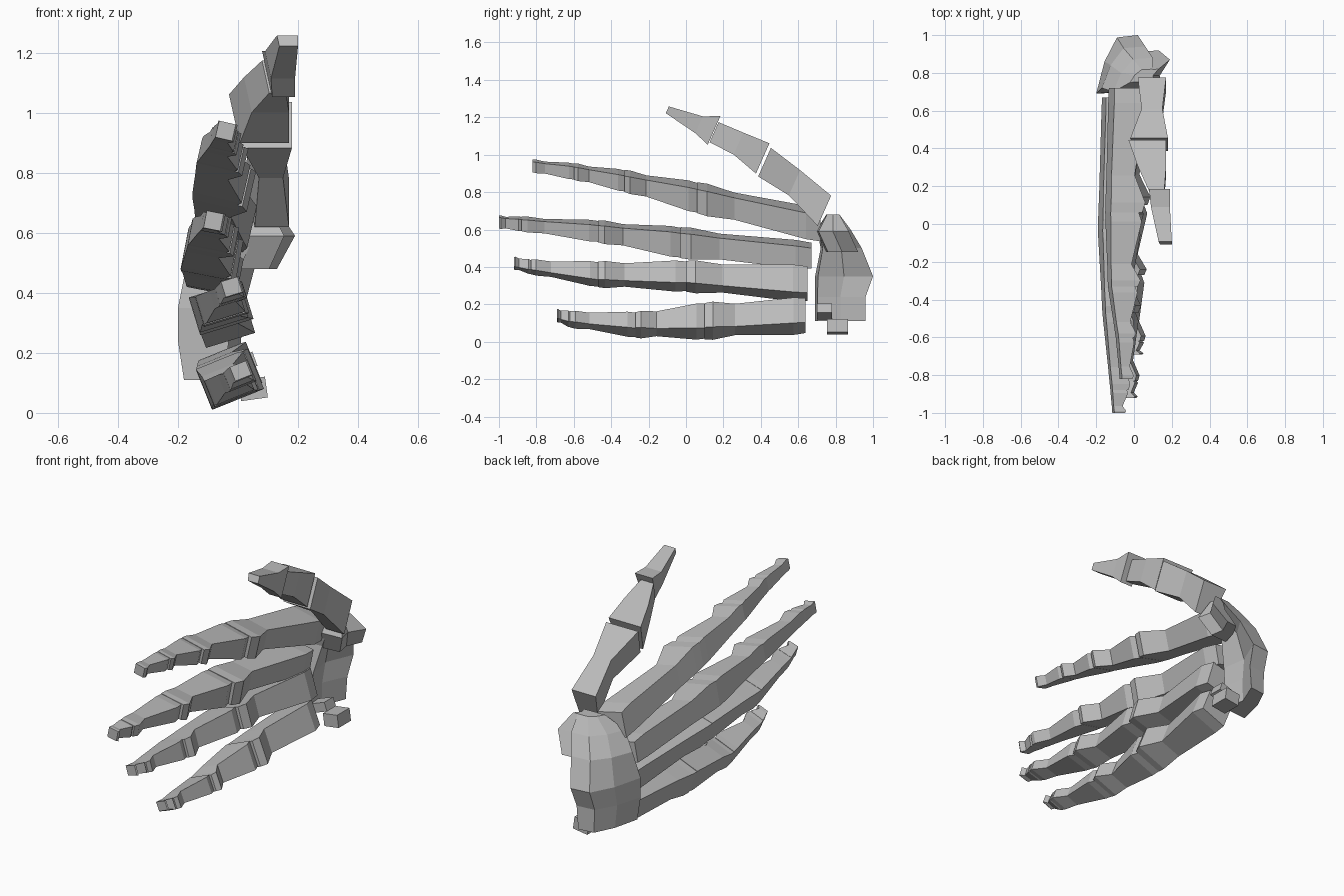
import bpy
import bmesh
from math import sin, cos, radians
from mathutils import Vector

cube = bpy.data.objects.get("Cube")
if cube:
    bpy.data.objects.remove(cube, do_unlink=True)

grey = (0.5, 0.5, 0.5, 1)
bone_grey = bpy.data.materials.new("bone grey")
bone_grey.use_nodes = True
bone_grey.diffuse_color = grey
bone_grey.node_tree.nodes["Principled BSDF"].inputs["Base Color"].default_value = grey


def finish(name, bm):
    """Turn a bmesh into a flat-shaded bone object."""
    bmesh.ops.recalc_face_normals(bm, faces=bm.faces)
    mesh = bpy.data.meshes.new(name)
    bm.to_mesh(mesh)
    bm.free()
    mesh.materials.append(bone_grey)
    obj = bpy.data.objects.new(name, mesh)
    bpy.context.collection.objects.link(obj)
    return obj


def loft(name, rings):
    """Skin a row of matching rings and cap both ends."""
    bm = bmesh.new()
    loops = [[bm.verts.new(point) for point in ring] for ring in rings]
    for near, far in zip(loops, loops[1:]):
        for i in range(len(near)):
            bm.faces.new((near[i - 1], near[i], far[i], far[i - 1]))
    bm.faces.new(loops[0])
    bm.faces.new(loops[-1])
    return finish(name, bm)


def block(name, centre, size, turn):
    """Small loose wrist bone, rolled about the y axis."""
    bm = bmesh.new()
    bmesh.ops.create_cube(bm, size=1)
    bmesh.ops.scale(bm, vec=size, verts=bm.verts)
    obj = finish(name, bm)
    obj.location = centre
    obj.rotation_euler.y = radians(turn)


def finger_ring(section, tall_factor, deep_factor, tilt):
    """Tilted rectangle that keeps its dorsal side and varies on the palm side."""
    dorsal, y, z, height, full_depth = section
    c, s = cos(tilt), sin(tilt)
    depth = full_depth * deep_factor / 2
    tall = max((height * tall_factor / 2 - depth * abs(s)) / c, 0.02)
    x = dorsal + depth
    corners = ((-depth, -tall), (depth, -tall), (depth, tall), (-depth, tall))
    return [(x + a * c - b * s, y, z + a * s + b * c) for a, b in corners]


# Every finger bone flares at its base, narrows at the waist and swells at the head:
# position along the bone, height factor, depth factor
BONE_SHAPE = ((0, 0.93, 0.85), (0.12, 1, 0.95), (0.7, 0.84, 0.7), (0.92, 1.02, 1.03), (1, 0.97, 0.95))
JOINT_DEPTHS = (0.18, 0.18, 0.15, 0.09, 0.06)
FINGER_PARTS = ("metacarpal", "proximal", "middle", "distal")


def finger(name, tilt, *joints):
    """Four bones strung between five joints, from palm to tip."""
    sections = [Vector((*joint, depth)) for joint, depth in zip(joints, JOINT_DEPTHS)]
    for part, start, end in zip(FINGER_PARTS, sections, sections[1:]):
        rings = [finger_ring(start.lerp(end, along), tall, deep, radians(tilt))
                 for along, tall, deep in BONE_SHAPE]
        loft(f"{name}_{part}", rings)


# Joints: dorsal x, y, middle z, height
finger("index_finger", -13, (-0.12, 0.72, 0.62, 0.18), (-0.14, 0.06, 0.77, 0.17),
       (-0.13, -0.33, 0.86, 0.12), (-0.09, -0.6, 0.91, 0.09), (-0.07, -0.82, 0.94, 0.07))
finger("middle_finger", -11, (-0.16, 0.67, 0.46, 0.15), (-0.18, -0.03, 0.53, 0.17),
       (-0.16, -0.47, 0.59, 0.12), (-0.12, -0.88, 0.63, 0.08), (-0.11, -1, 0.64, 0.07))
finger("ring_finger", 17, (-0.13, 0.65, 0.31, 0.2), (-0.15, 0, 0.35, 0.17),
       (-0.13, -0.47, 0.36, 0.14), (-0.07, -0.83, 0.4, 0.08), (-0.05, -0.92, 0.42, 0.07))
finger("little_finger", 22, (-0.11, 0.64, 0.14, 0.2), (-0.12, 0.1, 0.11, 0.2),
       (-0.1, -0.27, 0.09, 0.14), (-0.04, -0.62, 0.12, 0.09), (-0.02, -0.69, 0.14, 0.07))


def thumb_ring(y, z, left, right, thickness):
    """Section leaning back along the thumb, narrower on the palm side."""
    lean = Vector((0, 0.4, 0.9)) * thickness / 2
    inset = Vector((thickness / 5, 0, 0))
    low, high = Vector((left, y, z)), Vector((right, y, z))
    return [low + lean, high + lean, high - lean, low - lean + inset]


# Thumb bones: y, z, inner x, outer x, thickness
thumb_bones = {
    "metacarpal": [(0.74, 0.7, 0.02, 0.17, 0.18), (0.58, 0.85, 0.04, 0.15, 0.15),
                   (0.42, 0.96, -0.02, 0.18, 0.17)],
    "proximal": [(0.41, 0.98, -0.03, 0.17, 0.18), (0.28, 1.06, 0.02, 0.17, 0.13),
                 (0.15, 1.12, 0.08, 0.16, 0.12)],
    "distal": [(0.15, 1.13, 0.08, 0.19, 0.17), (0.07, 1.16, 0.09, 0.19, 0.1),
               (-0.1, 1.24, 0.13, 0.2, 0.04)],
}
for part, rows in thumb_bones.items():
    loft(f"thumb_{part}", [thumb_ring(*row) for row in rows])

# Wrist outline: bulging on the dorsal side, hollow on the palm side
WRIST_OUTLINE = ((0, 0), (0.2, 0.55), (0.5, 0.96), (1, 1), (0.7, 0.5), (0.8, 0.05))


def wrist_ring(z, dorsal, palm, front, back):
    """Outline stretched between the given sides at height z."""
    return [(dorsal + u * (palm - dorsal), front + v * (back - front), z)
            for u, v in WRIST_OUTLINE]


# Levels of each wrist part: z, dorsal x, palm x, front y, back y
wrist_parts = {
    "wrist_shell": [
        (0.11, -0.18, 0, 0.69, 0.96),
        (0.24, -0.2, 0.01, 0.69, 0.96),
        (0.35, -0.2, 0.02, 0.69, 1),
        (0.5, -0.17, 0.06, 0.72, 0.94),
        (0.6, -0.11, 0.1, 0.7, 0.88),
        (0.68, -0.02, 0.1, 0.75, 0.82),
    ],
    "thumb_base": [
        (0.48, 0, 0.13, 0.75, 0.92),
        (0.59, 0.01, 0.19, 0.7, 0.87),
        (0.68, 0.03, 0.13, 0.75, 0.82),
    ],
}
for name, levels in wrist_parts.items():
    loft(name, [wrist_ring(*level) for level in levels])

# Loose wrist bones on the palm side
block("pea_bone", (0.05, 0.81, 0.08), (0.09, 0.11, 0.07), -8)
block("hook_bone", (0, 0.74, 0.16), (0.12, 0.08, 0.05), -20)
